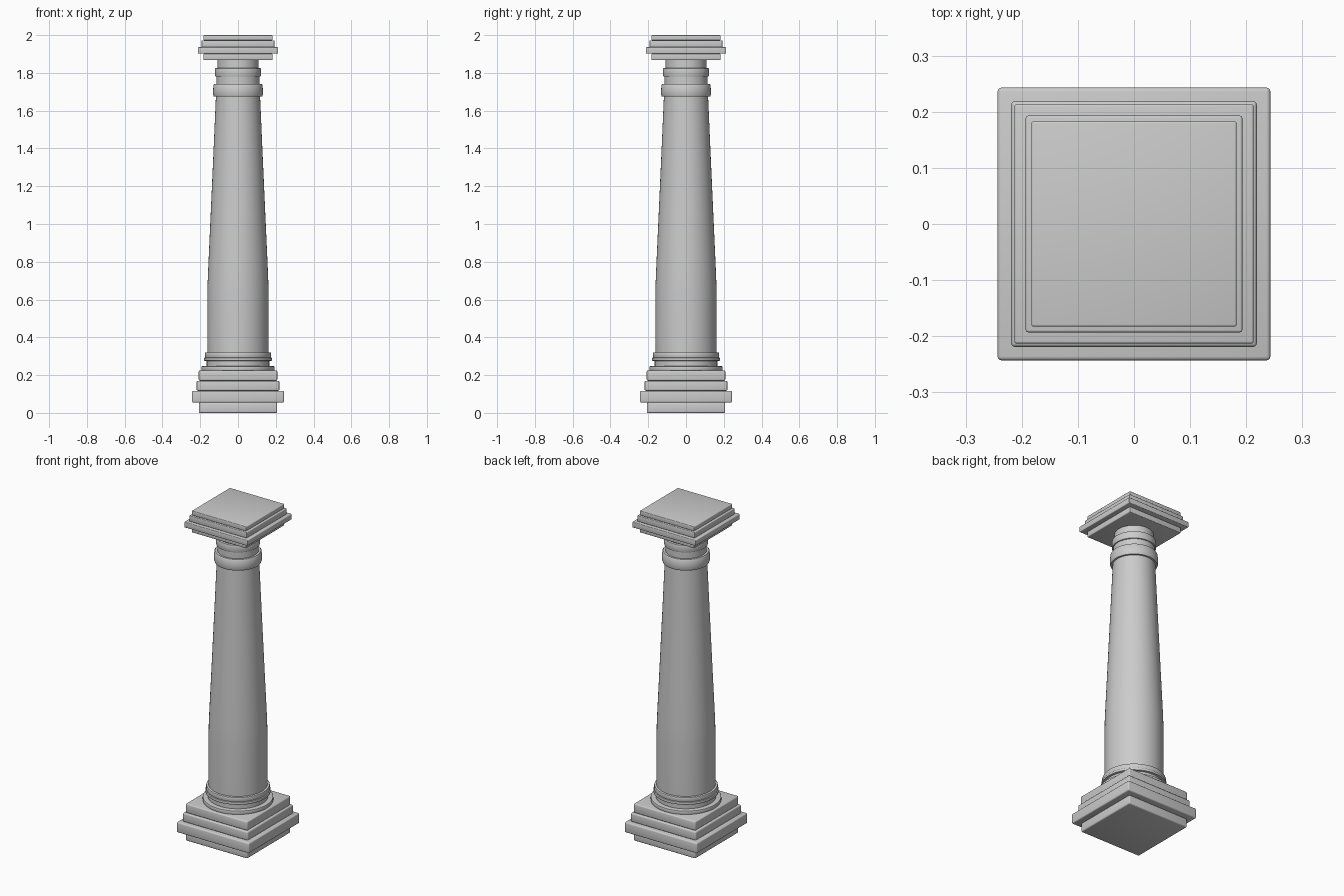
import bpy, bmesh, math

if "Cube" in bpy.data.objects:
    bpy.data.objects.remove(bpy.data.objects["Cube"])


def finish(name, bm, angle):
    bmesh.ops.recalc_face_normals(bm, faces=bm.faces)
    me = bpy.data.meshes.new(name)
    bm.to_mesh(me)
    bm.free()
    ob = bpy.data.objects.new(name, me)
    bpy.context.collection.objects.link(ob)
    bpy.ops.object.select_all(action='DESELECT')
    bpy.context.view_layer.objects.active = ob
    ob.select_set(True)
    bpy.ops.object.shade_smooth_by_angle(angle=math.radians(angle))
    return ob


def slab(name, half, z0, z1, bevel=0.007):
    bm = bmesh.new()
    bmesh.ops.create_cube(bm, size=1)
    for v in bm.verts:
        v.co = (v.co.x * 2 * half, v.co.y * 2 * half, z0 + (v.co.z + 0.5) * (z1 - z0))
    bmesh.ops.bevel(bm, geom=bm.edges[:], offset=bevel, segments=3, profile=0.5, affect='EDGES')
    return finish(name, bm, 35)


def lathe(name, profile, sides=64):
    bm = bmesh.new()
    rings = []
    for r, z in profile:
        rings.append([bm.verts.new((r * math.cos(2 * math.pi * i / sides),
                                    r * math.sin(2 * math.pi * i / sides), z)) for i in range(sides)])
    for a, b in zip(rings, rings[1:]):
        for i in range(sides):
            j = (i + 1) % sides
            bm.faces.new((a[i], a[j], b[j], b[i]))
    bm.faces.new(rings[0])
    bm.faces.new(rings[-1])
    return finish(name, bm, 30)


def band(r, z0, z1, b=0.004):
    # rounded ring section
    return [(r - b, z0), (r - b * 0.3, z0 + b * 0.3), (r, z0 + b),
            (r, z1 - b), (r - b * 0.3, z1 - b * 0.3), (r - b, z1)]


# square stepped base
for name, half, z0, z1 in [("plinth_foot", 0.207, 0.0, 0.055),
                           ("plinth_wide", 0.243, 0.055, 0.117),
                           ("plinth_middle", 0.219, 0.117, 0.170),
                           ("plinth_top", 0.208, 0.170, 0.225)]:
    slab(name, half, z0, z1)

# square stepped capital
for name, half, z0, z1 in [("capital_bottom", 0.183, 1.868, 1.902),
                           ("capital_wide", 0.213, 1.902, 1.936),
                           ("capital_middle", 0.193, 1.936, 1.972),
                           ("capital_top", 0.183, 1.972, 2.0)]:
    slab(name, half, z0, z1, 0.004)

# round column: base rings, tapered shaft, collar and neck
profile = (band(0.194, 0.223, 0.247) + [(0.166, 0.247), (0.166, 0.276)]
           + band(0.180, 0.276, 0.292) + band(0.175, 0.292, 0.320)
           + [(0.162, 0.320), (0.162, 0.62), (0.161, 0.68), (0.158, 0.76),
              (0.147, 1.0), (0.129, 1.4), (0.117, 1.675)]
           + [(0.128, 1.675), (0.132, 1.685), (0.132, 1.705), (0.130, 1.735), (0.126, 1.741)]
           + [(0.114, 1.741), (0.114, 1.780)] + band(0.121, 1.780, 1.825)
           + [(0.108, 1.825), (0.108, 1.870)])
lathe("column_shaft", profile)
